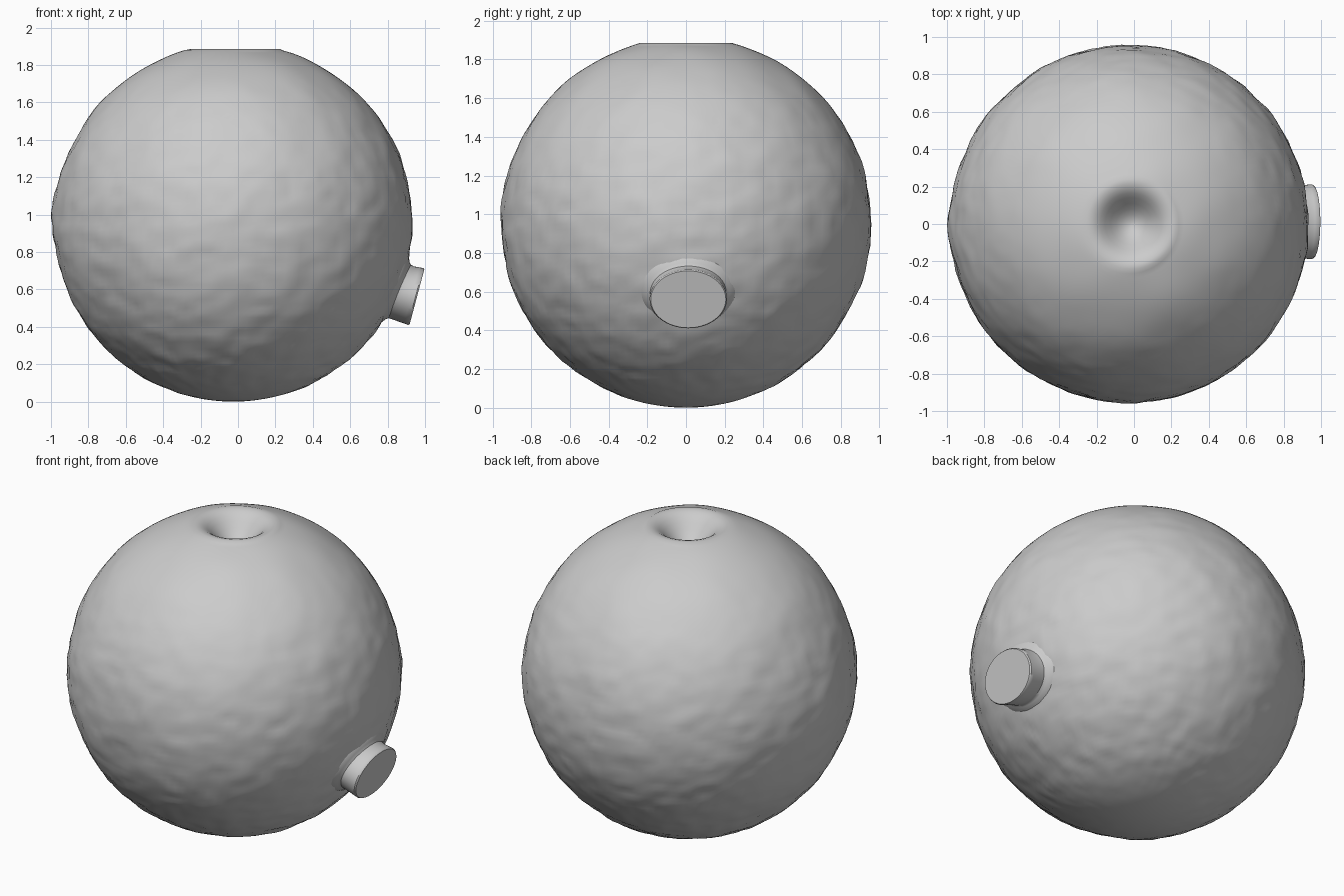
import bpy, bmesh, math
from mathutils import Vector, noise

if "Cube" in bpy.data.objects:
    bpy.data.objects.remove(bpy.data.objects["Cube"])

CENTRE = Vector((-0.025, 0, 0.957))
R = 0.957
SEG = 144


def make_object(name, rings, cap_first, cap_last, angle):
    """Skin a list of closed rings; a cap closes an end."""
    bm = bmesh.new()
    loops = [[bm.verts.new(p) for p in ring] for ring in rings]
    for a, b in zip(loops, loops[1:]):
        n = len(a)
        for i in range(n):
            j = (i + 1) % n
            bm.faces.new((a[i], a[j], b[j], b[i]))
    if cap_first:
        bm.faces.new(loops[0])
    if cap_last:
        bm.faces.new(loops[-1])
    bmesh.ops.recalc_face_normals(bm, faces=bm.faces)
    mesh = bpy.data.meshes.new(name)
    bm.to_mesh(mesh)
    bm.free()
    obj = bpy.data.objects.new(name, mesh)
    bpy.context.collection.objects.link(obj)
    bpy.ops.object.select_all(action='DESELECT')
    obj.select_set(True)
    bpy.context.view_layer.objects.active = obj
    bpy.ops.object.shade_smooth_by_angle(angle=math.radians(angle))
    return obj


def weathered(d):
    """Sphere radius in direction d: broad facets plus rough pits low down."""
    fade = max(0.0, min(1.0, (0.85 - d.z) / 0.6))
    low = max(0.0, min(1.0, (1.0 + d.z) / 0.15))
    broad = 0.006 * noise.noise(d * 4.0)
    fine = 0.007 * noise.noise(d * 11.0) + 0.003 * noise.noise(d * 21.0)
    left = 0.014 * math.exp(-((d - Vector((-1, 0, 0.04))).length / 0.18) ** 2)
    return R + (broad + fine * fade) * low + left


# Round body, from the bottom pole up to the dimple rim
rings = []
top = math.pi - math.asin(0.265 / R)
for k in range(100):
    a = 0.004 + (top - 0.004) * k / 99
    ring = []
    for i in range(SEG):
        t = math.tau * i / SEG
        d = Vector((math.sin(a) * math.cos(t), math.sin(a) * math.sin(t), -math.cos(a)))
        ring.append(CENTRE + d * weathered(d))
    rings.append(ring)

# Soft-edged funnel dimple in the top
for r, z in [(0.24, 1.885), (0.215, 1.884), (0.19, 1.876), (0.165, 1.86),
             (0.14, 1.836), (0.11, 1.803), (0.08, 1.772), (0.05, 1.75),
             (0.025, 1.739), (0.004, 1.735)]:
    rings.append([Vector((-0.015 + r * math.cos(math.tau * i / SEG),
                          r * math.sin(math.tau * i / SEG), z)) for i in range(SEG)])
make_object("round_body", rings, True, True, 60)

# Short oval stem stub, low on the right side, flaring into the body
face = Vector((0.957, 0.012, 0.56))
axis = Vector((0.966, 0, -0.258))
side = Vector((0, 1, 0))
up = Vector((0.258, 0, 0.966))


def oval(scale, depth=0.0, radius=None):
    ring = []
    for i in range(64):
        t = math.tau * i / 64
        p = face - axis * depth + scale * (side * 0.2 * math.cos(t) + up * 0.157 * math.sin(t))
        if radius:  # lay the ring over the body at this distance
            p = CENTRE + (p - axis * 0.09 - CENTRE).normalized() * radius
        ring.append(p)
    return ring


stub = [oval(0.97), oval(1.0, 0.008), oval(0.99, 0.03),
        oval(0.97, radius=0.995), oval(1.0, radius=0.975),
        oval(1.1, radius=0.964), oval(1.26, radius=0.957), oval(1.36, radius=0.94)]
make_object("stem_stub", stub, True, False, 40)
